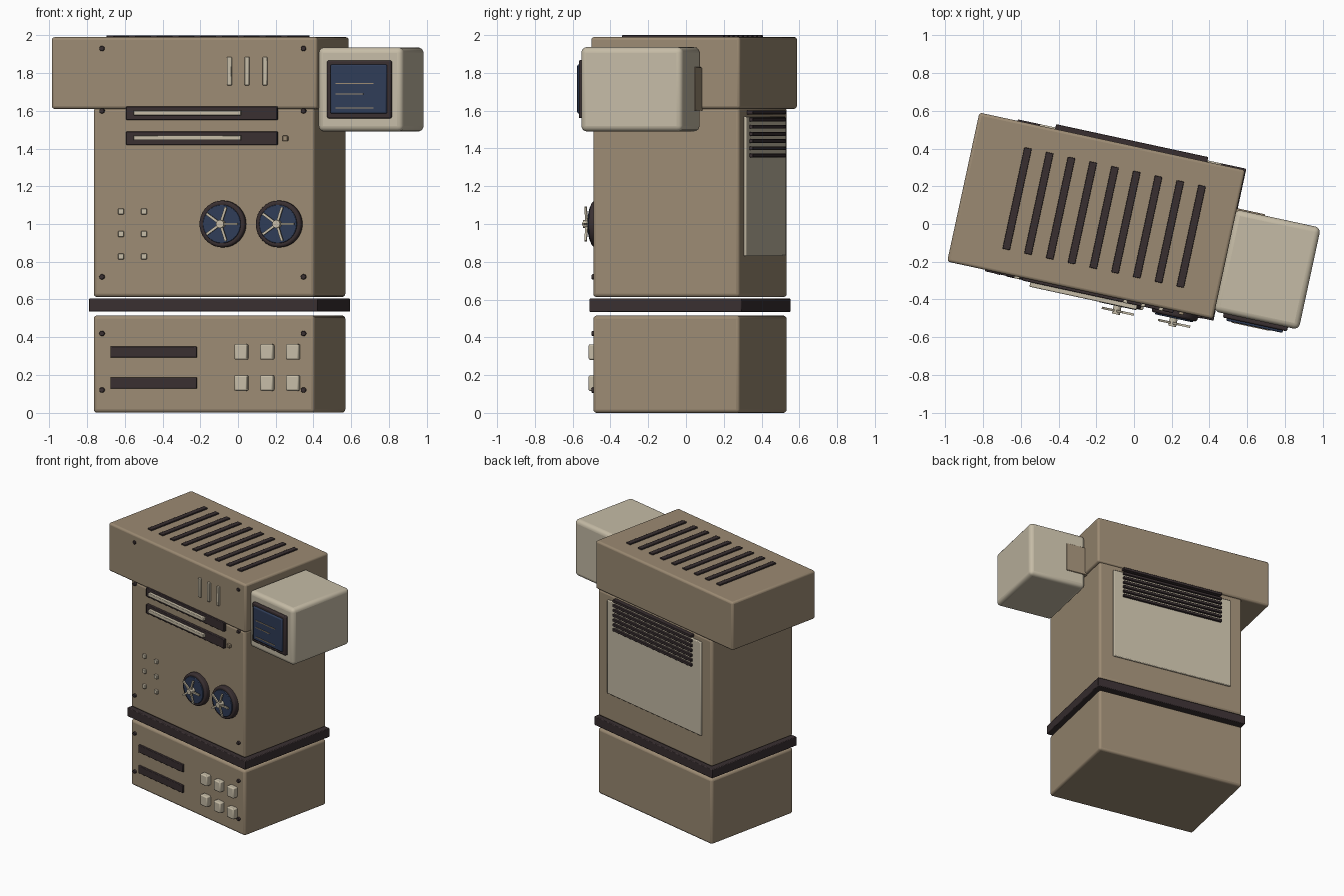
import bpy, bmesh, math
from mathutils import Matrix, Vector

if "Cube" in bpy.data.objects:
    bpy.data.objects.remove(bpy.data.objects["Cube"])

TURN = Matrix.Rotation(math.radians(-12.2), 4, 'Z')   # whole machine is turned a little


def material(name, rgb):
    m = bpy.data.materials.new(name)
    m.diffuse_color = (*rgb, 1)
    m.use_nodes = True
    m.node_tree.nodes["Principled BSDF"].inputs["Base Color"].default_value = m.diffuse_color
    return m


TAN = material("tan casing", (0.33, 0.255, 0.17))
CREAM = material("cream plastic", (0.56, 0.50, 0.38))
DARK = material("dark trim", (0.040, 0.028, 0.030))
BLUE = material("navy glass", (0.028, 0.045, 0.095))


def finish(bm, name, mat, bevel=0, segments=3):
    bmesh.ops.recalc_face_normals(bm, faces=bm.faces)
    me = bpy.data.meshes.new(name)
    bm.to_mesh(me)
    bm.free()
    me.materials.append(mat)
    ob = bpy.data.objects.new(name, me)
    bpy.context.collection.objects.link(ob)
    ob.matrix_world = TURN
    if bevel:
        b = ob.modifiers.new("bevel", 'BEVEL')
        b.width, b.segments = bevel, segments
        b.limit_method = 'ANGLE'
    return ob


def add_box(bm, x0, x1, y0, y1, z0, z1):
    mat = Matrix.Translation(((x0 + x1) / 2, (y0 + y1) / 2, (z0 + z1) / 2))
    mat = mat @ Matrix.Diagonal((x1 - x0, y1 - y0, z1 - z0, 1))
    bmesh.ops.create_cube(bm, size=1, matrix=mat)


def boxes(name, mat, items, bevel=0, segments=2):
    bm = bmesh.new()
    for it in items:
        add_box(bm, *it)
    return finish(bm, name, mat, bevel, segments)


def add_disc(bm, x, z, r, y0, y1, sides=32):
    mat = Matrix.Translation((x, (y0 + y1) / 2, z)) @ Matrix.Rotation(math.pi / 2, 4, 'X')
    bmesh.ops.create_cone(bm, cap_ends=True, segments=sides, radius1=r, radius2=r,
                          depth=abs(y1 - y0), matrix=mat)


# main casing
boxes("base_cabinet", TAN, [(-0.70, 0.50, -0.398, 0.398, 0, 0.515)], 0.018, 3)
boxes("waist_band", DARK, [(-0.72, 0.52, -0.412, 0.412, 0.535, 0.605)], 0.005)
boxes("main_cabinet", TAN, [(-0.70, 0.50, -0.398, 0.398, 0.613, 1.615)], 0.018, 3)
boxes("head_cabinet", TAN, [(-0.926, 0.516, -0.404, 0.404, 1.61, 1.99)], 0.015, 3)

# slotted vent on the head top
boxes("top_vents", DARK, [(u - 0.02, u + 0.02, -0.275, 0.275, 1.97, 2.0)
                          for u in (-0.634 + 0.118 * i for i in range(9))], 0.003)

# side monitor
boxes("monitor_bracket", TAN, [(0.48, 0.67, 0.0, 0.197, 1.60, 1.83)], 0.004)
boxes("monitor_case", CREAM, [(0.51, 0.972, -0.363, 0.190, 1.49, 1.936)], 0.03, 4)
boxes("monitor_frame", DARK, [(0.565, 0.913, -0.385, -0.35, 1.56, 1.867)], 0.008)
boxes("monitor_screen", BLUE, [(0.585, 0.892, -0.398, -0.37, 1.585, 1.845)], 0.008)
boxes("screen_lines", TAN, [(0.616, 0.616 + w, -0.402, -0.39, z - 0.003, z + 0.003)
                            for w, z in ((0.205, 1.745), (0.15, 1.69), (0.205, 1.615))])

# drive slots on the main front
boxes("drive_slots", DARK, [(-0.517, 0.302, -0.418, -0.38, z - 0.036, z + 0.036)
                            for z in (1.587, 1.455)], 0.004)
boxes("drive_bars", CREAM, [(-0.472, 0.109, -0.442, -0.40, z - 0.013, z + 0.013)
                            for z in (1.589, 1.457)], 0.004)
boxes("eject_button", TAN, [(0.331, 0.359, -0.418, -0.38, 1.44, 1.468)], 0.004)

# head indicator strips
boxes("head_strips", CREAM, [(u - 0.012, u + 0.012, -0.42, -0.39, 1.735, 1.885)
                             for u in (0.042, 0.138, 0.235)], 0.004)

# small square buttons
boxes("small_buttons", CREAM, [(u - 0.015, u + 0.015, -0.415, -0.38, z - 0.015, z + 0.015)
                               for u in (-0.547, -0.422) for z in (0.828, 0.947, 1.066)], 0.004)

# base slots and keys
boxes("base_slots", DARK, [(-0.604, -0.136, -0.415, -0.38, z - 0.029, z + 0.029)
                           for z in (0.321, 0.157)], 0.004)
boxes("base_keys", CREAM, [(u - 0.035, u + 0.035, -0.438, -0.38, z - 0.041, z + 0.041)
                           for u in (0.108, 0.248, 0.388) for z in (0.322, 0.157)], 0.008)

# screws
bm = bmesh.new()
for u in (-0.65, 0.443):
    for z in (0.12, 0.42, 0.72, 1.60, 1.93):
        add_disc(bm, u, z, 0.014, -0.414, -0.38, 12)
finish(bm, "screws", DARK, 0.003, 2)

# tape reels: rim, disc, hub and five spokes
for side, u in (("left", 0.007), ("right", 0.312)):
    bm = bmesh.new()
    add_disc(bm, u, 1.0, 0.124, -0.436, -0.38, 40)
    finish(bm, side + "_reel_rim", DARK, 0.012, 3)
    bm = bmesh.new()
    add_disc(bm, u, 1.0, 0.102, -0.444, -0.40, 40)
    finish(bm, side + "_reel_disc", BLUE, 0.003, 2)
    bm = bmesh.new()
    add_disc(bm, u, 1.0, 0.021, -0.488, -0.43, 20)
    for i in range(5):
        before = set(bm.verts)
        add_box(bm, u, u + 0.094, -0.476, -0.464, 0.9935, 1.0065)
        bmesh.ops.rotate(bm, cent=Vector((u, 0, 1)), verts=[v for v in bm.verts if v not in before],
                         matrix=Matrix.Rotation(math.radians(72 * i), 3, 'Y'))
    finish(bm, side + "_reel_spokes", CREAM)

# rear panel with louvres
boxes("rear_panel", CREAM, [(-0.60, 0.388, 0.38, 0.412, 0.83, 1.568)], 0.006)
boxes("rear_louvres", DARK, [(-0.515, 0.31, 0.39, 0.43, z - 0.01, z + 0.01)
                             for z in (1.363 + 0.038 * i for i in range(7))], 0.003)

# shading
bpy.ops.object.select_all(action='DESELECT')
for ob in bpy.context.scene.objects:
    ob.select_set(True)
bpy.context.view_layer.objects.active = bpy.context.scene.objects[0]
bpy.ops.object.shade_smooth_by_angle(angle=math.radians(35))
